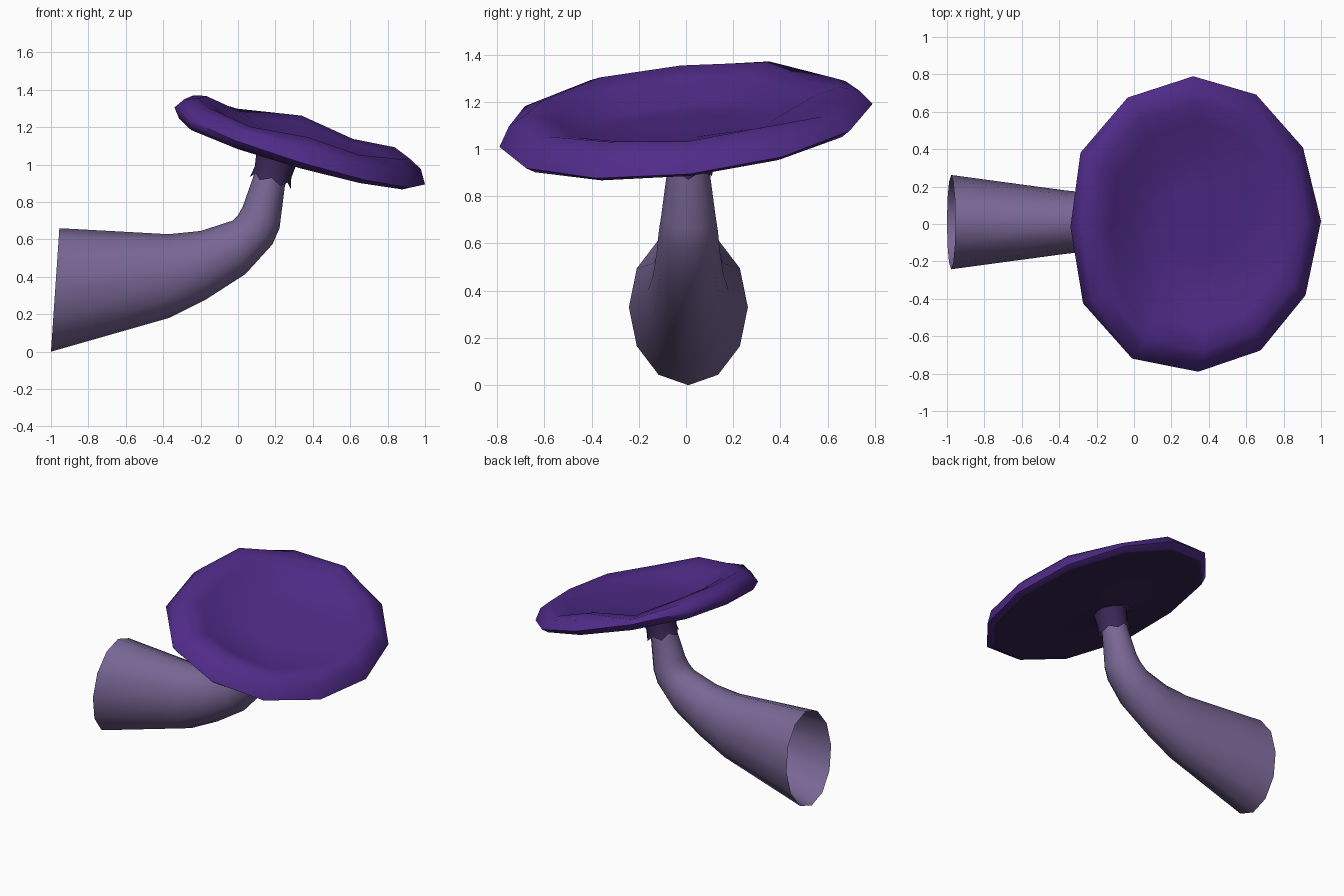
import bpy, bmesh, math
from mathutils import Vector

if "Cube" in bpy.data.objects:
    bpy.data.objects.remove(bpy.data.objects["Cube"])

N = 12


def material(name, rgb):
    m = bpy.data.materials.new(name)
    m.diffuse_color = (*rgb, 1)
    m.use_nodes = True
    m.node_tree.nodes["Principled BSDF"].inputs["Base Color"].default_value = m.diffuse_color
    return m


def loft(name, rings, mats, start_cap=False, mat_of_band=None, angle=50):
    """Skin successive rings of N points into a smooth shaded tube."""
    bm = bmesh.new()
    vs = [[bm.verts.new(p) for p in r] for r in rings]
    for b, (r0, r1) in enumerate(zip(vs, vs[1:])):
        for i in range(N):
            j = (i + 1) % N
            f = bm.faces.new((r0[i], r0[j], r1[j], r1[i]))
            f.material_index = mat_of_band(b) if mat_of_band else 0
    if start_cap:
        c = bm.verts.new(sum((v.co for v in vs[0]), Vector()) / N)
        for i in range(N):
            bm.faces.new((c, vs[0][(i + 1) % N], vs[0][i]))
    bmesh.ops.recalc_face_normals(bm, faces=bm.faces)
    me = bpy.data.meshes.new(name)
    bm.to_mesh(me)
    bm.free()
    for m in mats:
        me.materials.append(m)
    ob = bpy.data.objects.new(name, me)
    bpy.context.collection.objects.link(ob)
    bpy.ops.object.select_all(action='DESELECT')
    ob.select_set(True)
    bpy.context.view_layer.objects.active = ob
    bpy.ops.object.shade_smooth_by_angle(angle=math.radians(angle))
    return ob


def section(upper, lower, w, jag=0.0):
    """Elliptical ring spanning two (x, z) points, with half width w in y."""
    t, b = Vector((upper[0], 0.01, upper[1])), Vector((lower[0], 0.01, lower[1]))
    c, h = (t + b) / 2, (t - b) / 2
    down = Vector((h.z, 0, -h.x)).normalized()
    if down.z > 0:
        down = -down
    pts = []
    for i in range(N):
        a = 2 * math.pi * i / N
        odd = jag * (-1 if i % 2 else 1)
        pts.append(c + (h * math.cos(a) + Vector((0, w * math.sin(a), 0))) * (1 + odd * 4)
                   + down * odd)
    return pts


stem_mat = material("stem_lilac", (0.19, 0.135, 0.30))
cap_mat = material("cap_purple", (0.08, 0.024, 0.25))
under_mat = material("gill_dark", (0.028, 0.014, 0.065))
collar_mat = material("collar_purple", (0.04, 0.02, 0.09))

# Curved hollow stem, open at the wide end
loft("stem", [section(*s) for s in (
    ((-0.955, 0.66), (-1.0, 0.0), 0.252),
    ((-0.37, 0.628), (-0.37, 0.18), 0.17),
    ((-0.20, 0.645), (-0.17, 0.28), 0.15),
    ((-0.03, 0.70), (0.04, 0.415), 0.135),
    ((0.0, 0.73), (0.185, 0.575), 0.125),
    ((0.025, 0.775), (0.222, 0.66), 0.115),
    ((0.08, 0.93), (0.25, 0.88), 0.09),
    ((0.12, 1.08), (0.29, 1.03), 0.085))], [stem_mat])

# Ragged collar under the cap
loft("collar", [
    section((0.10, 1.08), (0.32, 1.02), 0.11),
    section((0.09, 0.99), (0.285, 0.93), 0.10),
    section((0.072, 0.945), (0.28, 0.885), 0.11, 0.014)], [collar_mat], angle=80)

# Uneven height of the rim around the cap, starting at +x and turning to +y
WAVE = (1.1, 1.1, 0.6, 0.9, 0.2, 0.75, 0.85, 0.9, 0.85, 1.3, 1.1, 1.25)


def cap_ring(s, h, pull=0.0, wave=0.0, slope=0.0):
    """Ring of the tilted cap: scale, height off its plane, pull to the stem."""
    pts = []
    for i in range(N):
        a = 2 * math.pi * i / N + 0.02
        hi = h * (1 + wave * (WAVE[i] - 1))
        stretch = 1.05 if i in (4, 5, 7, 8) else 1.0    # squarer on the stem side
        x = 0.33 + 0.67 * s * math.cos(a) * stretch - 0.12 * pull
        y = 0.79 * s * math.sin(a) * (1.04 if i == 7 or i == 8 else 1)
        z = 1.10 - 0.31 * (x - 0.33) + 0.11 * y + hi + slope * (x - 0.33)
        pts.append(Vector((x + 0.25 * hi, y - 0.1 * hi, z)))
    return pts


profile = [(0.25, 0.012, 0, 0, 0.12), (0.52, 0.015, 0, 0.5, 0.11),
           (0.70, 0.07, 0, 1), (0.84, 0.095, 0, 1), (0.94, 0.065, 0, 0.8),
           (1.0, 0.0), (0.95, -0.034, 0, 0, 0.025),
           (0.90, -0.034, 0, 0, 0.025), (0.5, -0.045, 0.4), (0.28, -0.06, 0.9),
           (0.15, -0.09, 1.0)]
loft("cap", [cap_ring(*p) for p in profile], [cap_mat, under_mat], start_cap=True,
     mat_of_band=lambda b: 1 if b >= 6 else 0, angle=75)
